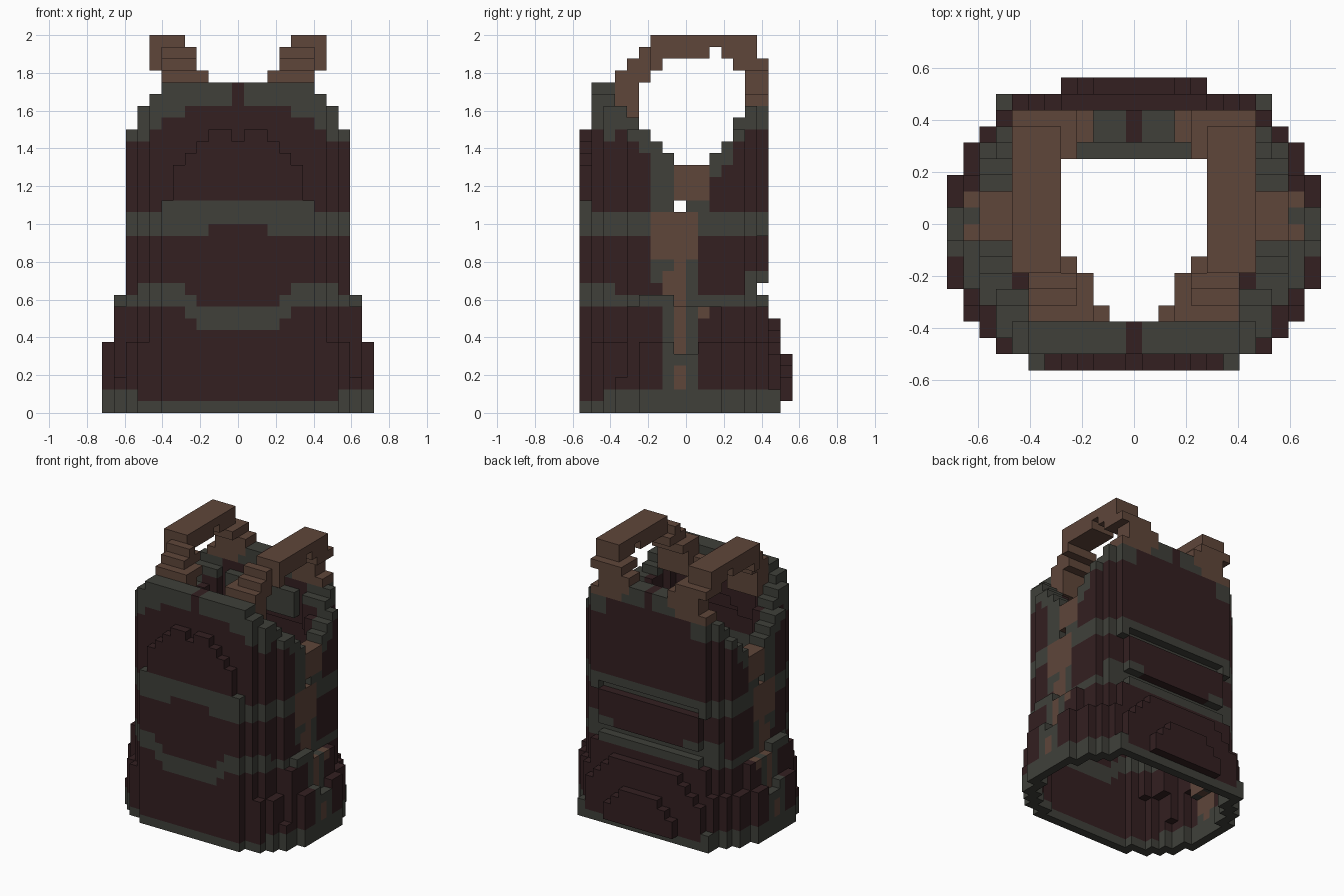
import bpy
import bmesh

U = 1 / 16  # size of one block

cube = bpy.data.objects.get("Cube")
if cube:
    bpy.data.objects.remove(cube, do_unlink=True)


def make_material(name, rgb):
    mat = bpy.data.materials.new(name)
    mat.use_nodes = True
    mat.diffuse_color = (*rgb, 1)
    mat.node_tree.nodes["Principled BSDF"].inputs["Base Color"].default_value = (*rgb, 1)
    return mat


MAROON, GREY, BROWN = range(3)
MATERIALS = [
    make_material("dark maroon cloth", (0.033, 0.0140, 0.015)),
    make_material("dark grey trim", (0.050, 0.051, 0.042)),
    make_material("brown leather", (0.114, 0.061, 0.042)),
]

# Half widths for each row of blocks, front to back
SKIRT = dict(zip(range(-9, 9), [6, 8, 9, 10, 10] + [11] * 7 + [10, 10, 9, 8, 8, 4]))
WAIST = dict(zip(range(-9, 7), [6, 7, 8, 8] + [9] * 9 + [9, 8, 7]))
# Half widths of the two stepped arches at the back of the skirt, bottom to top
BACK_ARCHES = {7: [8, 8, 7, 7, 7, 6, 5, 4], 8: [-1, 4, 4, 3, 2]}
# Top of the side wall along the armhole
ARMHOLE = {-6: 25, -5: 24, -4: 23, -3: 22, -2: 21, -1: 20, 0: 20, 1: 20, 2: 21, 3: 22, 4: 24}


def skirt_width(j, k):
    if j in BACK_ARCHES:
        return BACK_ARCHES[j][k] if k < len(BACK_ARCHES[j]) else -1
    if j == 6 and k > 7:
        return 15 - k
    full, slim = SKIRT.get(j, -1), WAIST.get(j, -1)
    if k < 3:
        return full
    if k < 6:                                    # flare steps in towards the waist
        if j in (-1, 0) and k == 5:
            return 10
        return full if -5 < j < 3 else min(full, slim + 1)
    hip = -5 <= j <= 2 if k < 9 else -5 < j < -1
    return slim + 1 if hip else slim


def waist_width(j, k):
    w = WAIST.get(j, -1)
    if j == -9 and k > 17:                       # arched chest panel
        w = min(5, 25 - k) if k < 24 else -1
    if j == 6 and k == 10:                       # recess across the back
        w = -1
    elif j == 6 and k < 15:
        w = 6
    if k > 23:                                   # sloping shoulders
        w = min(w, {24: 8, 25: 8, 26: 7, 27: 6}[k])
    return w


def filled(i, j, k):
    k = max(k, 0)
    if k > 27:
        return True
    if (i, j, k) == (0, -9, 23):                 # notch in the chest arch
        return False
    if j == 6 and k == 15 and abs(i) < 7:        # groove below the back panel
        return False
    w = skirt_width(j, k) if k < 10 else waist_width(j, k)
    return abs(i) <= w


def is_wall(i, j, k):
    if not filled(i, j, k):
        return False
    if k > ARMHOLE.get(j, 27):
        return False
    if abs(i) >= 8 and j == -1 and k == 17:      # small side eyelet
        return False
    if abs(i) < 5 and j == 4 and 21 < k < 25:    # padded collar inside the back
        return True
    reach = 2 if k > 20 or (k > 17 and -3 < j < 3) else 1
    span = range(-reach, reach + 1)
    edge = any(not filled(i + a, j + b, k) for a in span for b in span)
    return edge or not filled(i, j, k + 1)


def side_color(j, k):
    if k < 2:
        return GREY
    if j == -1 and (2 <= k < 4 or 5 <= k < 13):
        return BROWN
    if (j, k) in ((-2, 10), (-2, 11), (1, 8)):
        return BROWN
    if -3 <= j <= 0 and 13 <= k < 17:
        return BROWN
    if -1 <= j <= 1 and k > 17:
        return BROWN
    if -2 <= j <= 0 or (j == -3 and k > 10) or (j == 1 and k > 14):
        return GREY
    if k > ARMHOLE.get(j, 27) - 2:
        return GREY
    return GREY if k in (9, 15, 16) else MAROON


def front_color(i, k):
    a = abs(i)
    if k == 0 or (k == 1 and a > 8):
        return GREY
    low = 7 if a < 4 else 8 if a < 5 else 9
    if low <= k <= low + 1:
        return GREY
    if (16 if a < 3 else 15) <= k <= (17 if a < 7 else 16):
        return GREY
    rim = 26 if a < 5 else 25 if a < 7 else 24 if a < 8 else 23
    return GREY if k >= rim and i else MAROON


def back_color(i, k):
    if k == 0 or (k == 1 and abs(i) > 7):
        return GREY
    if k in (9, 10, 15, 16) or (k == 11 and abs(i) > 4):
        return GREY
    return GREY if k >= (26 if abs(i) < 6 else 24) and i else MAROON


def body_color(cell, normal):
    i, j, k = cell
    if normal[0] * i < 0 and -2 <= j <= 1 and 2 < k < 9 and abs(i) > 7:
        return BROWN                             # leather backing inside the seam
    if j == 4 and abs(i) < 5 and k > 21:         # collar padding
        return GREY
    if abs(i) >= 8 and -6 <= j <= 4:
        return side_color(j, k)
    return front_color(i, k) if j < 0 else back_color(i, k)


def strap_color(cell, normal):
    return BROWN


SIDES = [((1, 0, 0), [(1, 0, 0), (1, 1, 0), (1, 1, 1), (1, 0, 1)]),
         ((-1, 0, 0), [(0, 0, 0), (0, 0, 1), (0, 1, 1), (0, 1, 0)]),
         ((0, 1, 0), [(0, 1, 0), (0, 1, 1), (1, 1, 1), (1, 1, 0)]),
         ((0, -1, 0), [(0, 0, 0), (1, 0, 0), (1, 0, 1), (0, 0, 1)]),
         ((0, 0, 1), [(0, 0, 1), (1, 0, 1), (1, 1, 1), (0, 1, 1)]),
         ((0, 0, -1), [(0, 0, 0), (0, 1, 0), (1, 1, 0), (1, 0, 0)])]


def build_blocks(name, cells, face_color):
    """Skin a set of blocks with their exposed, coloured faces."""
    bm = bmesh.new()
    verts = {}
    for i, j, k in sorted(cells):
        for normal, corners in SIDES:
            if (i + normal[0], j + normal[1], k + normal[2]) in cells:
                continue
            loop = []
            for a, b, c in corners:
                p = (i + a, j + b, k + c)
                if p not in verts:
                    verts[p] = bm.verts.new(((p[0] - 0.5) * U, p[1] * U, p[2] * U))
                loop.append(verts[p])
            bm.faces.new(loop).material_index = face_color((i, j, k), normal)
    mesh = bpy.data.meshes.new(name)
    bm.to_mesh(mesh)
    bm.free()
    for mat in MATERIALS:
        mesh.materials.append(mat)
    obj = bpy.data.objects.new(name, mesh)
    bpy.context.collection.objects.link(obj)


# Hollow vest body
body = {(i, j, k) for i in range(-11, 12) for j in range(-9, 9) for k in range(28)
        if is_wall(i, j, k)}

# Shoulder straps: (block height, first row, last row, inner column, outer column)
STRAP = [(31, -3, 5, 5, 7), (30, -3, 1, 5, 7), (30, -4, -4, 4, 6), (30, 3, 5, 5, 7),
         (29, -5, -4, 4, 6), (29, -3, -3, 4, 7), (29, 4, 6, 4, 7),
         (28, -6, -4, 3, 6), (28, 5, 6, 3, 6), (27, -6, -5, 3, 6), (27, 5, 6, 3, 6),
         (26, -6, -6, 2, 6), (26, -5, -5, 3, 6), (26, 5, 6, 4, 7), (25, -5, -5, 3, 6)]
for side, label in ((1, "left"), (-1, "right")):
    strap = {(side * i, j, k) for k, j0, j1, i0, i1 in STRAP
             for i in range(i0, i1 + 1) for j in range(j0, j1 + 1)}
    body -= strap
    build_blocks(label + "_shoulder_strap", strap, strap_color)
build_blocks("vest_body", body, body_color)
